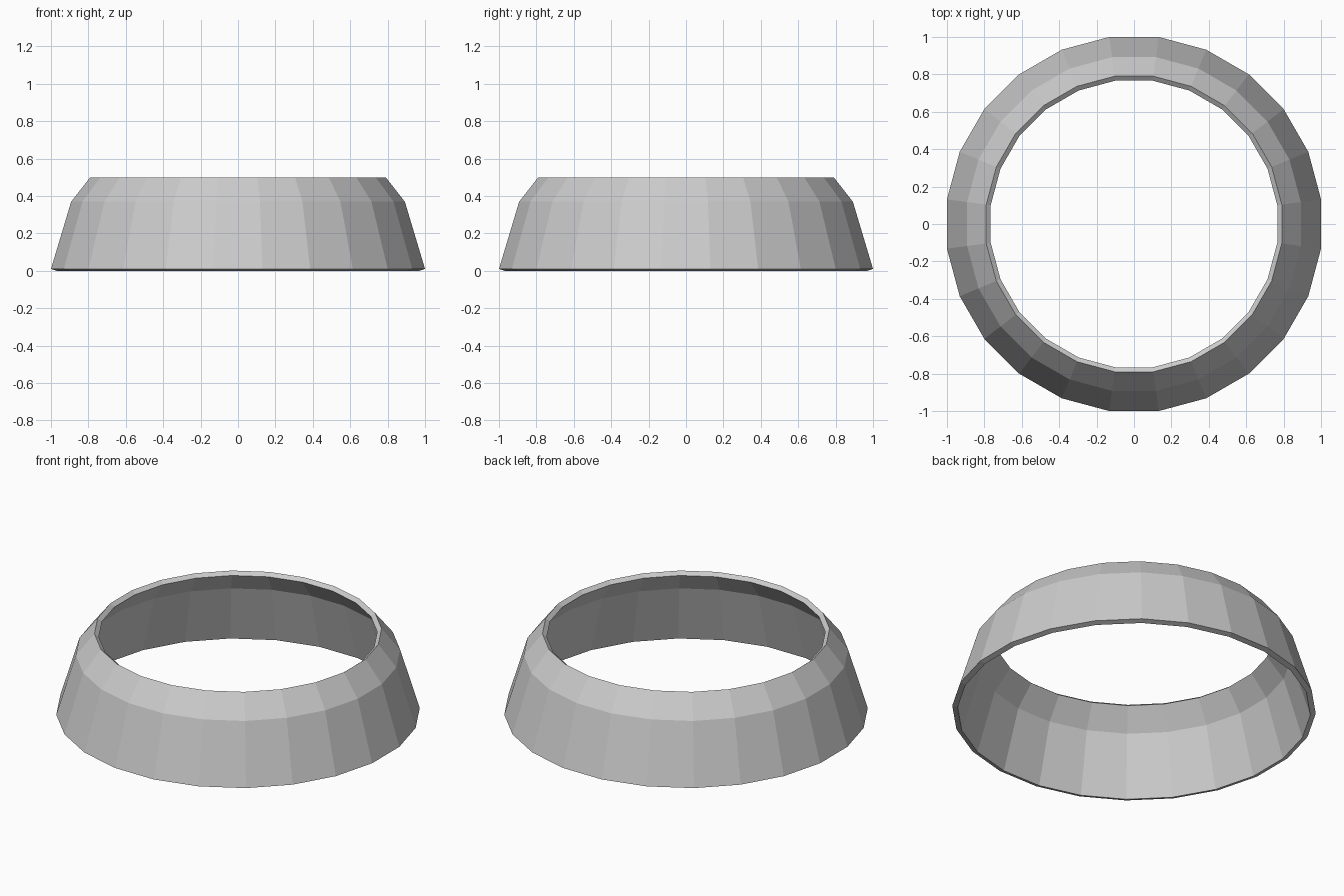
import bpy, bmesh
from math import cos, sin, pi

if "Cube" in bpy.data.objects:
    bpy.data.objects.remove(bpy.data.objects["Cube"])

SIDES = 24
# Closed wall section: (distance to flat, height), outer side then inner side
PROFILE = [(1.0, 0.01), (0.892, 0.37), (0.79, 0.50),
           (0.766, 0.481), (0.863, 0.357), (0.97, 0.0)]

# Tapered open collar, flats facing the axes
bm = bmesh.new()
rings = []
for i in range(SIDES):
    a = 2 * pi * (i + 0.5) / SIDES
    k = 1 / cos(pi / SIDES)
    rings.append([bm.verts.new((r * k * cos(a), r * k * sin(a), z)) for r, z in PROFILE])

n = len(PROFILE)
for i in range(SIDES):
    a, b = rings[i], rings[(i + 1) % SIDES]
    for j in range(n):
        m = (j + 1) % n
        bm.faces.new((a[j], b[j], b[m], a[m]))
bmesh.ops.recalc_face_normals(bm, faces=bm.faces[:])

mesh = bpy.data.meshes.new("tapered_collar")
bm.to_mesh(mesh)
bm.free()
bpy.context.collection.objects.link(bpy.data.objects.new("tapered_collar", mesh))
